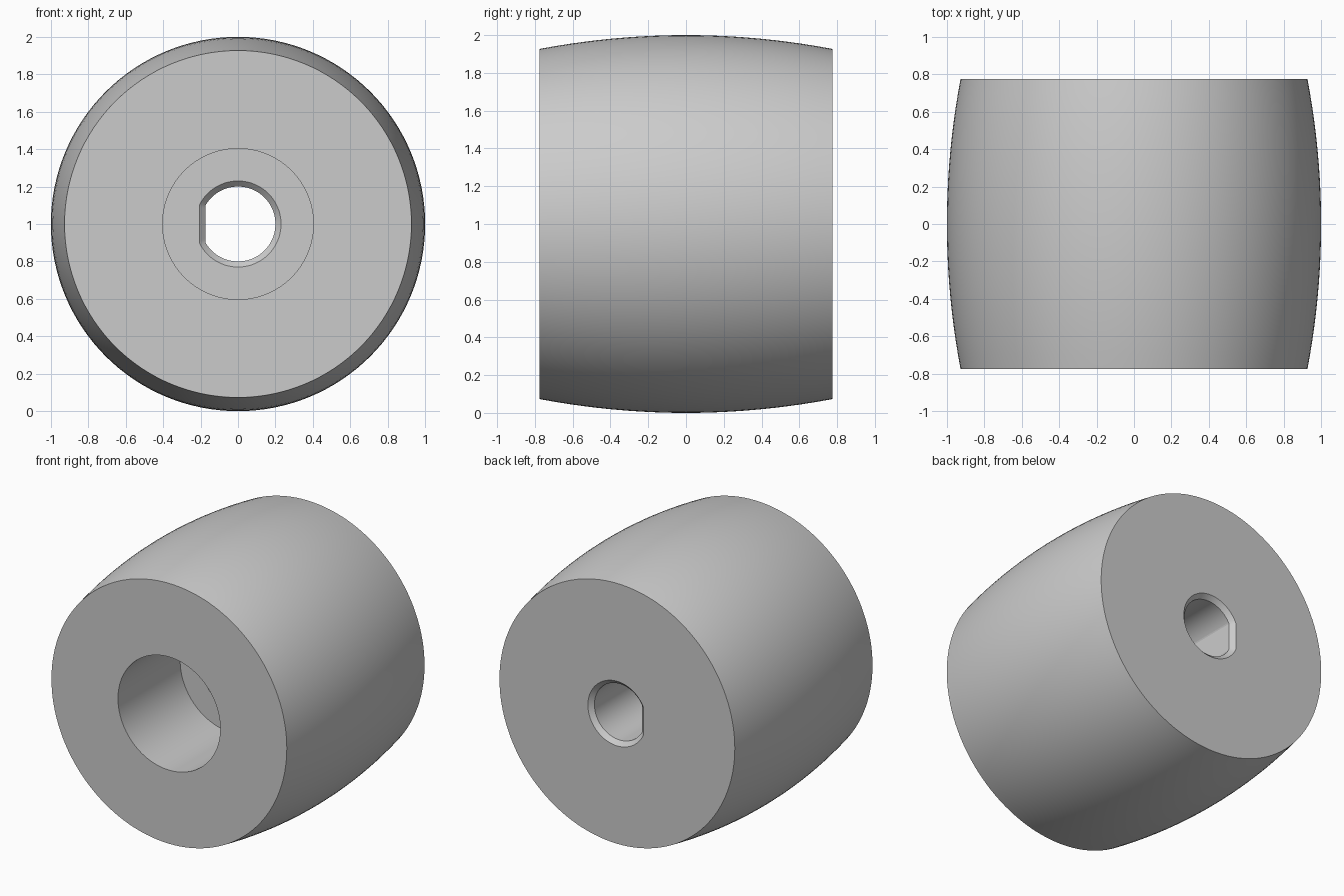
import bpy, bmesh, math

SEGMENTS = 128
HALF = 0.775        # half width of the roller
CROWN_STEPS = 20
FLOOR_Y = -0.075    # bottom of the front counterbore
BEVEL = 0.03

default = bpy.data.objects.get("Cube")
if default:
    bpy.data.objects.remove(default, do_unlink=True)

grey = bpy.data.materials.new("plain grey")
grey.use_nodes = True
colour = (0.6, 0.6, 0.6, 1)
grey.diffuse_color = colour
grey.node_tree.nodes["Principled BSDF"].inputs["Base Color"].default_value = colour

bm = bmesh.new()


def ring(radius, y, flat=None):
    """Circle around the roller axis, optionally cut flat on the -x side."""
    verts = []
    for i in range(SEGMENTS):
        a = math.tau * i / SEGMENTS
        x = radius * math.cos(a)
        if flat is not None:
            x = max(x, -flat)
        verts.append(bm.verts.new((x, y, 1 + radius * math.sin(a))))
    return verts


# Crowned outer surface, from back to front
rings = []
for i in range(CROWN_STEPS + 1):
    t = 1 - 2 * i / CROWN_STEPS
    rings.append(ring(1 - 0.073 * t * t, HALF * t))

# Front counterbore
rings += [ring(0.403, -HALF), ring(0.403, FLOOR_Y)]

# D-shaped shaft hole, bevelled at both ends
rings += [ring(0.23, FLOOR_Y, 0.207),
          ring(0.2, FLOOR_Y + BEVEL, 0.175),
          ring(0.2, HALF - BEVEL, 0.175),
          ring(0.23, HALF, 0.207)]

# Skin neighbouring rings into one closed body
for a, b in zip(rings, rings[1:] + rings[:1]):
    for i in range(SEGMENTS):
        j = (i + 1) % SEGMENTS
        bm.faces.new((a[i], a[j], b[j], b[i]))
bmesh.ops.recalc_face_normals(bm, faces=bm.faces)

mesh = bpy.data.meshes.new("crowned_roller")
bm.to_mesh(mesh)
bm.free()
mesh.materials.append(grey)
roller = bpy.data.objects.new("crowned_roller", mesh)
bpy.context.collection.objects.link(roller)

bpy.ops.object.select_all(action='DESELECT')
roller.select_set(True)
bpy.context.view_layer.objects.active = roller
bpy.ops.object.shade_smooth_by_angle(angle=math.radians(10))
